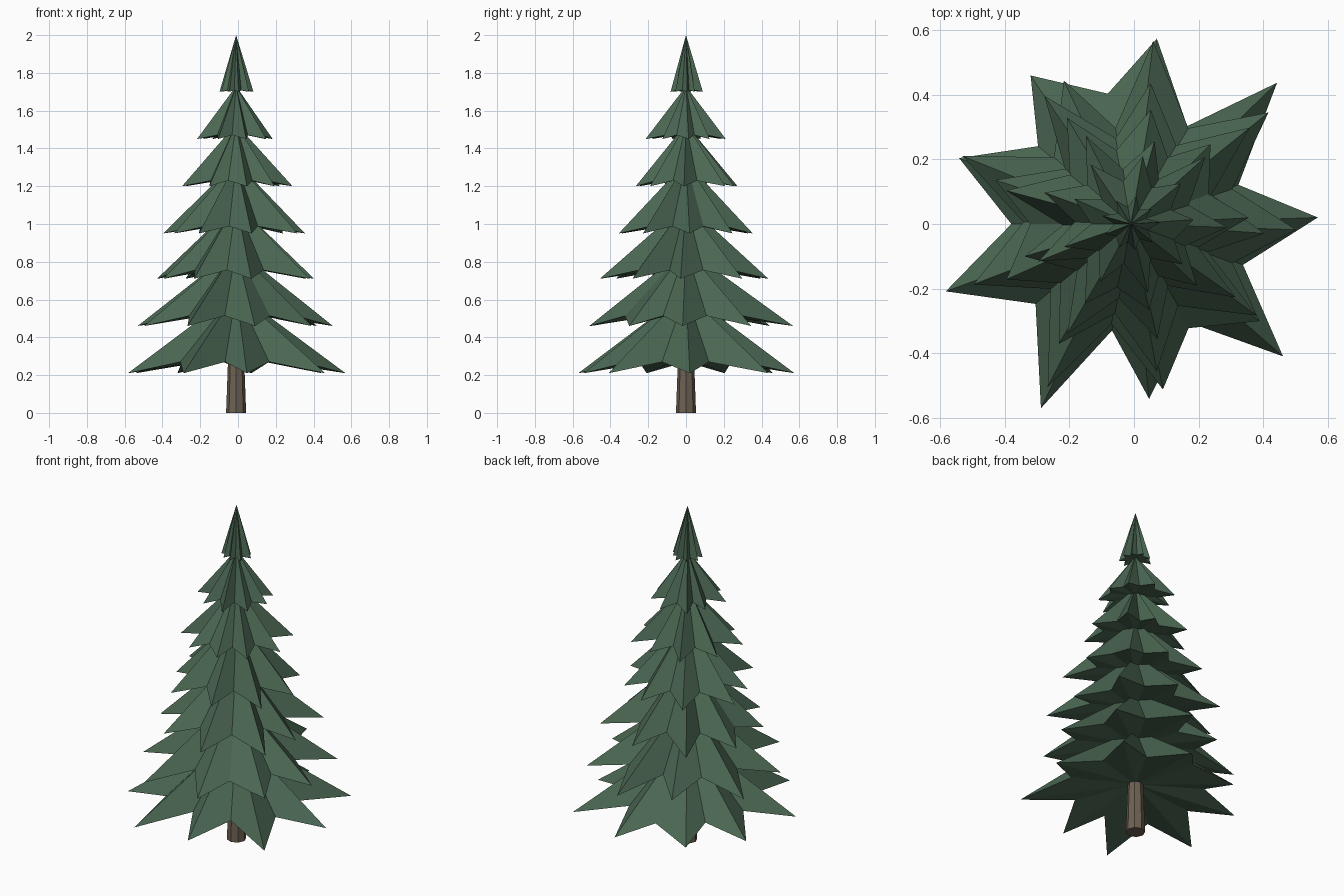
import bpy, bmesh, math

if "Cube" in bpy.data.objects:
    bpy.data.objects.remove(bpy.data.objects["Cube"])

def material(name, rgb):
    m = bpy.data.materials.new(name)
    m.diffuse_color = (*rgb, 1)
    m.use_nodes = True
    m.node_tree.nodes["Principled BSDF"].inputs["Base Color"].default_value = m.diffuse_color
    return m

GREEN = material("pine green", (0.07, 0.135, 0.085))
BROWN = material("bark brown", (0.155, 0.12, 0.085))
CX = -0.01

def add_object(name, bm, mat):
    bmesh.ops.recalc_face_normals(bm, faces=bm.faces)
    me = bpy.data.meshes.new(name)
    bm.to_mesh(me)
    bm.free()
    me.materials.append(mat)
    ob = bpy.data.objects.new(name, me)
    bpy.context.collection.objects.link(ob)
    return ob

# Trunk: low-poly tapered octagon
bm = bmesh.new()
bmesh.ops.create_cone(bm, cap_ends=True, segments=8, radius1=0.053, radius2=0.035, depth=0.5)
bmesh.ops.translate(bm, verts=bm.verts, vec=(CX, 0, 0.25))
add_object("trunk", bm, BROWN)

# Irregular star outline of the lowest tier: branch tip angles and reaches, valley reaches
TIPS = [2, 44, 82, 124, 159, 200, 244, 276, 319]
REACH = [0.58, 0.63, 0.58, 0.555, 0.57, 0.61, 0.635, 0.545, 0.625]
VALLEY = [0.355, 0.35, 0.41, 0.375, 0.37, 0.385, 0.335, 0.35, 0.37]

def tier(name, scale, z, apex, turn, shift):
    """Folded star-shaped cone with a shallow hollow underneath."""
    bm = bmesh.new()
    n = len(TIPS)
    ring = []
    for i in range(n):
        j = (i + shift) % n
        # jitter of the lowest tier is reused in a different order higher up
        a0 = 40 * i + turn + (TIPS[j] - 40 * j)
        a1 = 40 * i + 20 + turn
        for a, r, h in ((a0, REACH[j] * scale, 0),
                        (a1, VALLEY[j] * scale, 0.06 * scale)):
            a = math.radians(a)
            ring.append(bm.verts.new((CX + r * math.cos(a), r * math.sin(a), z + h)))
    top = bm.verts.new((CX, 0, apex))
    under = bm.verts.new((CX, 0, z + 0.09 * scale))
    for i, v in enumerate(ring):
        w = ring[(i + 1) % len(ring)]
        bm.faces.new((v, w, top))
        bm.faces.new((w, v, under))
    add_object(name, bm, GREEN)

# Tiers from bottom to top: scale, tip height, apex height, rotation, jitter order
SPECS = [(1.00, 0.21, 0.64, 0, 0), (0.90, 0.46, 0.87, -1, 4), (0.76, 0.71, 1.11, 0, 7),
         (0.63, 0.95, 1.33, 1, 2), (0.49, 1.20, 1.53, -2, 5), (0.35, 1.45, 1.73, 0, 3),
         (0.145, 1.70, 2.00, 0, 6)]
for k, spec in enumerate(SPECS):
    tier(f"branch_tier_{k + 1}", *spec)
